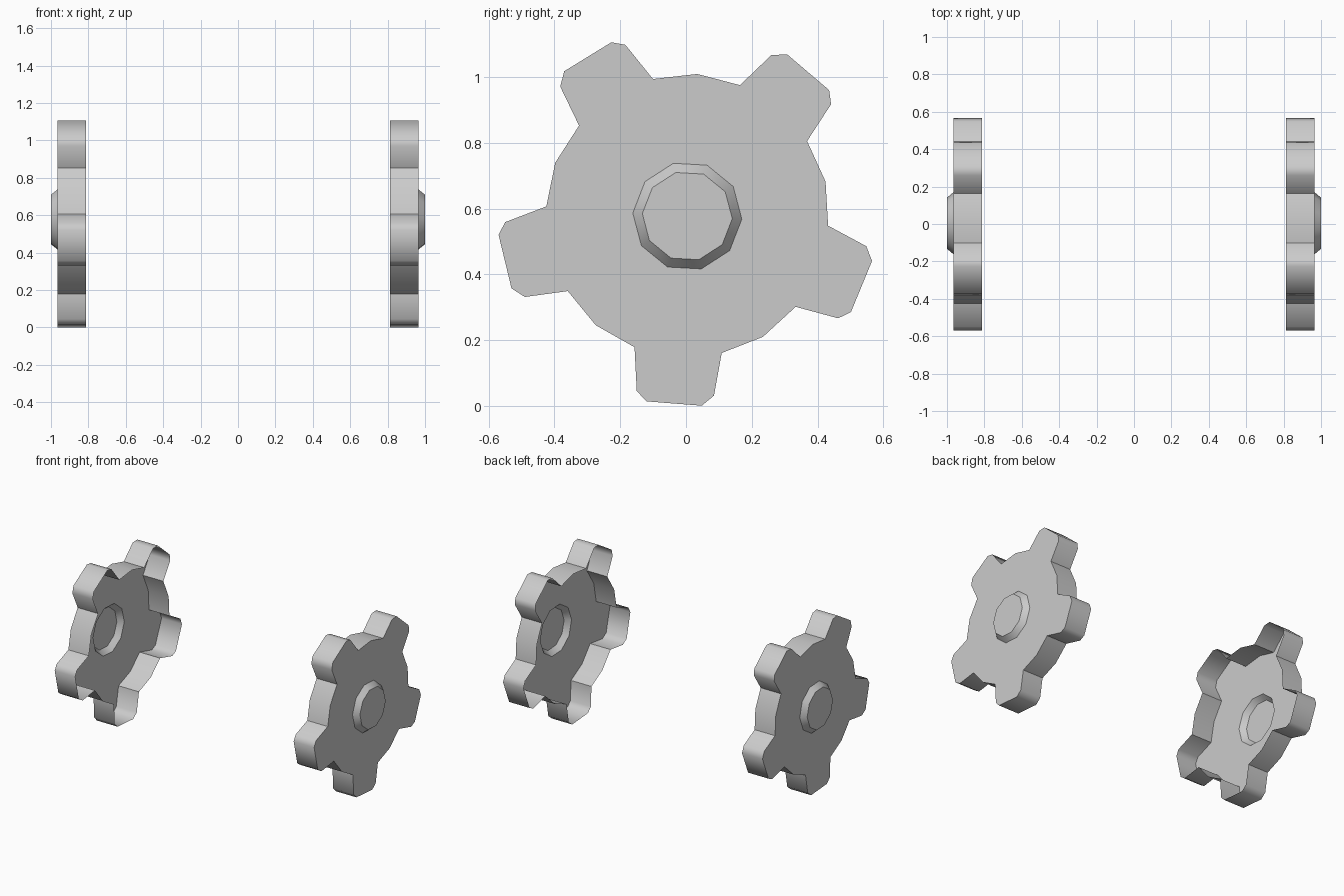
import bpy, bmesh
from math import sin, cos, radians, pi

if "Cube" in bpy.data.objects:
    bpy.data.objects.remove(bpy.data.objects["Cube"])

CY, CZ = 0.004, 0.577            # wheel centre
X_IN, X_FACE, X_CAP = 0.813, 0.965, 1.0

# One fifth of the toothed outline, relative to the centre (y, z)
TOOTH = [(0.030, 0.432), (0.160, 0.398), (0.255, 0.489), (0.303, 0.492),
         (0.431, 0.383), (0.437, 0.340), (0.364, 0.228)]


def gear_outline():
    pts = []
    for k in range(5):
        a = radians(-72 * k)
        pts += [(y * cos(a) - z * sin(a), y * sin(a) + z * cos(a)) for y, z in TOOTH]
    return pts


def circle(r):
    return [(r * cos(radians(-3.2) - 2 * pi * i / 10),
             r * sin(radians(-3.2) - 2 * pi * i / 10)) for i in range(10)]


def add_loop(bm, pts, x, side):
    vs = [bm.verts.new((side * x, CY + y, CZ + z)) for y, z in pts]
    es = [bm.edges.new((vs[i], vs[(i + 1) % len(vs)])) for i in range(len(vs))]
    return vs, es


def bridge(bm, a, b):
    n = len(a)
    for i in range(n):
        j = (i + 1) % n
        bm.faces.new((a[i], a[j], b[j], b[i]))


def sprocket(name, side):
    bm = bmesh.new()
    outline = gear_outline()
    rim_in, _ = add_loop(bm, outline, X_IN, side)
    rim_out, rim_edges = add_loop(bm, outline, X_FACE, side)
    hub, hub_edges = add_loop(bm, circle(0.166), X_FACE, side)
    cap, _ = add_loop(bm, circle(0.137), X_CAP, side)
    # Outer face with a hole for the hub; the inner side stays open
    bmesh.ops.triangle_fill(bm, use_beauty=True, use_dissolve=False,
                            edges=rim_edges + hub_edges, normal=(side, 0, 0))
    bridge(bm, rim_in, rim_out)
    bridge(bm, hub, cap)
    bm.faces.new(cap)
    bmesh.ops.recalc_face_normals(bm, faces=bm.faces)
    # Make the hub cap point outwards
    bm.faces.ensure_lookup_table()
    bm.normal_update()
    if bm.faces[-1].normal.x * side < 0:
        bmesh.ops.reverse_faces(bm, faces=bm.faces)
    mesh = bpy.data.meshes.new(name)
    bm.to_mesh(mesh)
    bm.free()
    ob = bpy.data.objects.new(name, mesh)
    bpy.context.collection.objects.link(ob)
    bpy.ops.object.select_all(action='DESELECT')
    ob.select_set(True)
    bpy.context.view_layer.objects.active = ob
    bpy.ops.object.shade_smooth_by_angle(angle=radians(50))


# Mirrored pair of toothed wheels
sprocket("right_sprocket", 1)
sprocket("left_sprocket", -1)
